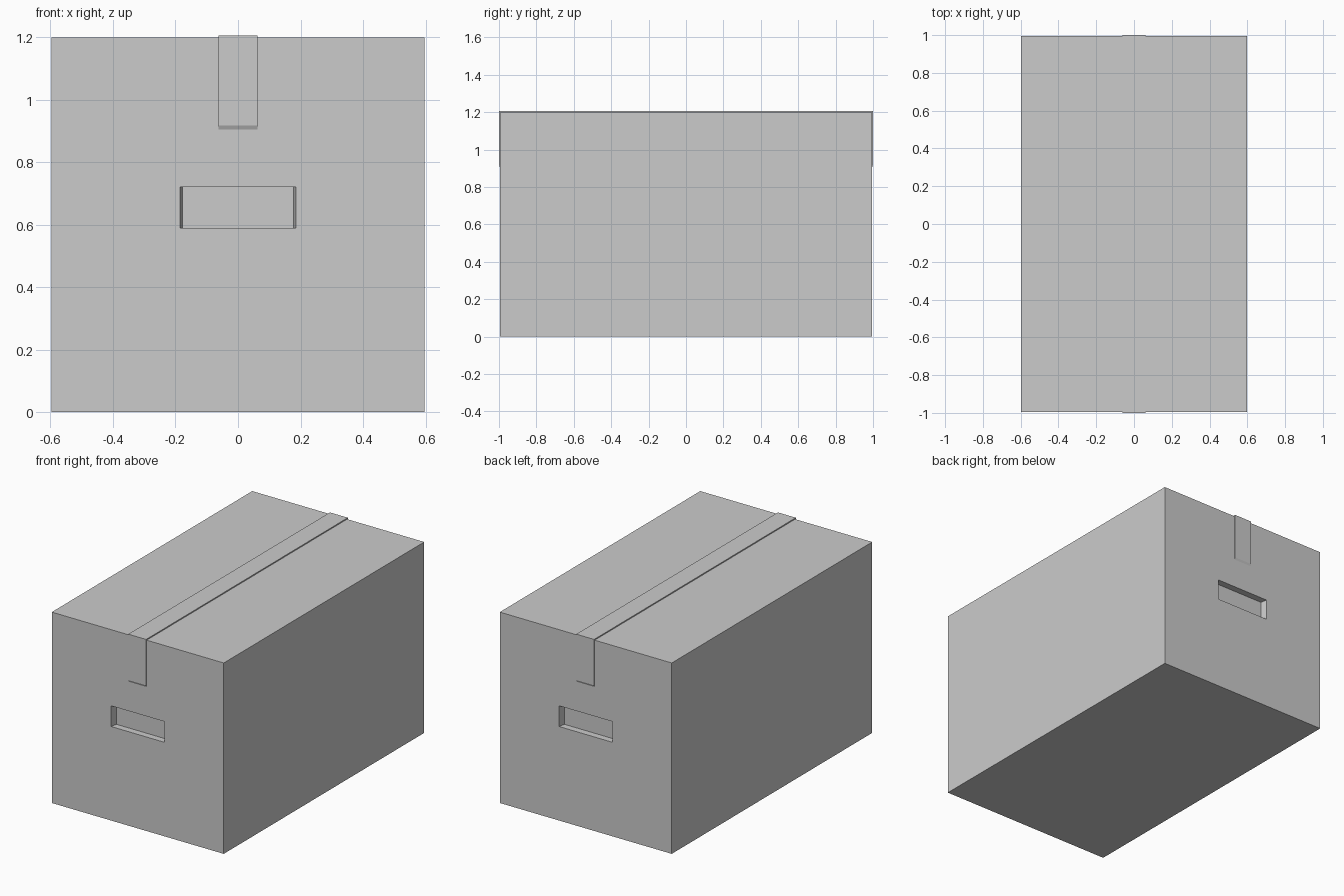
import bpy, bmesh

if "Cube" in bpy.data.objects:
    bpy.data.objects.remove(bpy.data.objects["Cube"])

W, D, H = 0.597, 0.994, 1.198   # half width, half depth, height of the box


def make_object(name, bm):
    bmesh.ops.recalc_face_normals(bm, faces=bm.faces)
    mesh = bpy.data.meshes.new(name)
    bm.to_mesh(mesh)
    bm.free()
    obj = bpy.data.objects.new(name, mesh)
    bpy.context.collection.objects.link(obj)
    return obj


def extrude_profile(name, points, axis, start, end):
    """Closed profile extruded along x or z; points fill the other two axes."""
    bm = bmesh.new()
    place = {'x': lambda a, b: (start, a, b), 'z': lambda a, b: (a, b, start)}[axis]
    face = bm.faces.new([bm.verts.new(place(a, b)) for a, b in points])
    moved = bmesh.ops.extrude_face_region(bm, geom=[face])['geom']
    offset = (end - start, 0, 0) if axis == 'x' else (0, 0, end - start)
    bmesh.ops.translate(bm, vec=offset,
                        verts=[v for v in moved if isinstance(v, bmesh.types.BMVert)])
    return make_object(name, bm)


# Cardboard body
body = extrude_profile("box_body", [(-W, -D), (W, -D), (W, D), (-W, D)], 'z', 0, H)

# Hand-hold recesses at both ends, with slightly tapered side walls
for side, label in ((-1, "front"), (1, "back")):
    taper = [(-0.185, D), (0.185, D), (0.177, D - 0.042), (-0.177, D - 0.042)]
    # continue the wall slope beyond the face so the cut is clean
    taper[0], taper[1] = (-0.189, D + 0.021), (0.189, D + 0.021)
    cutter = extrude_profile(label + "_handle_cutter",
                             [(x, side * y) for x, y in taper], 'z', 0.59, 0.72)
    cutter.hide_render = True
    cutter.hide_set(True)
    mod = body.modifiers.new(label + "_handle", 'BOOLEAN')
    mod.operation = 'DIFFERENCE'
    mod.solver = 'EXACT'
    mod.object = cutter

# Bake the cuts and drop the cutters
depsgraph = bpy.context.evaluated_depsgraph_get()
cut_mesh = bpy.data.meshes.new_from_object(body.evaluated_get(depsgraph))
body.modifiers.clear()
body.data = cut_mesh
for obj in [o for o in bpy.data.objects if o.name.endswith("cutter")]:
    bpy.data.objects.remove(obj)

# Sealing tape: runs over the top and folds down both ends
half = [(1.0, 1.205), (1.0, 0.917), (D, 0.904), (D, H)]
profile = half + [(-y, z) for y, z in reversed(half)]
extrude_profile("sealing_tape", profile, 'x', -0.062, 0.062)
